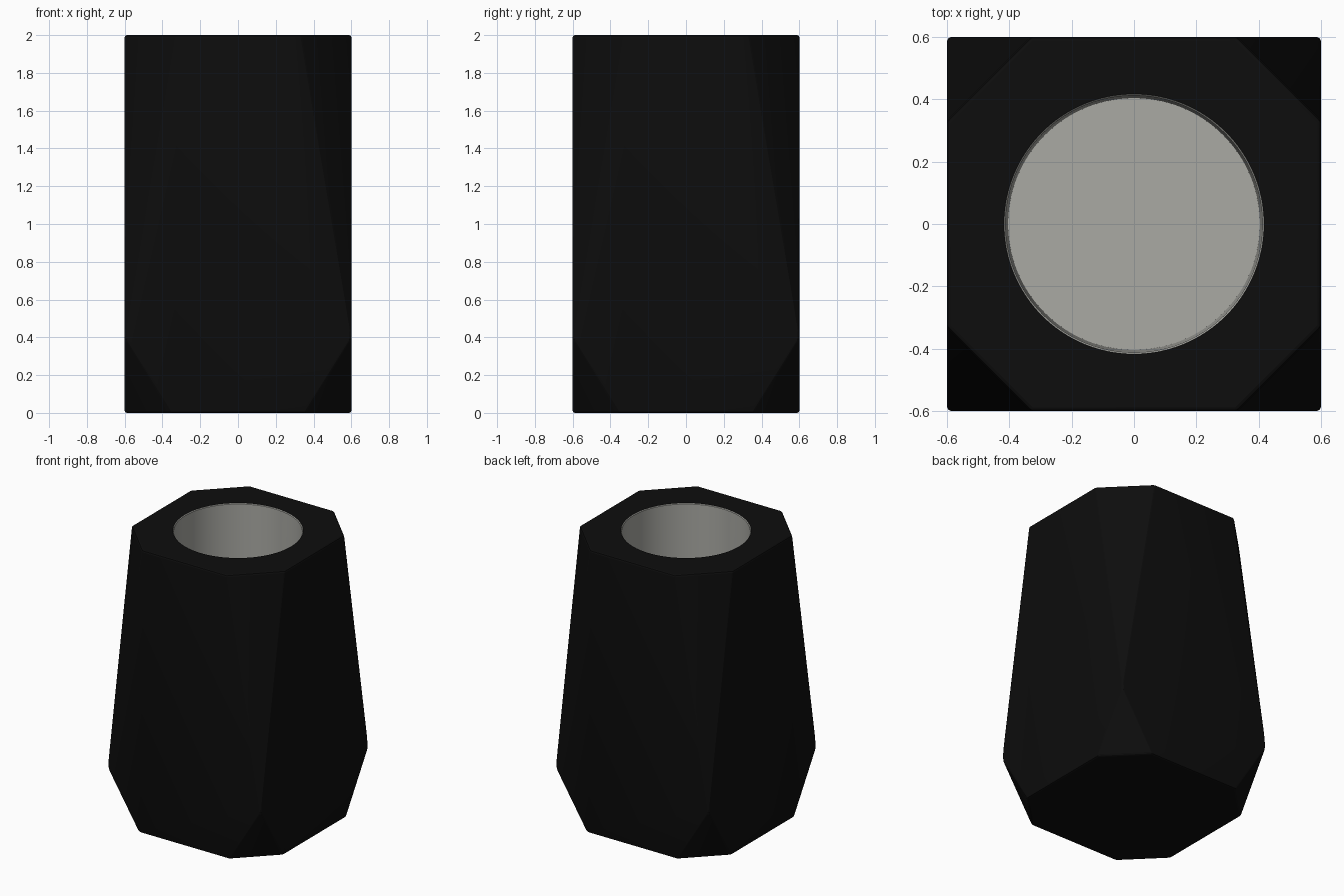
import bpy, bmesh, math

if "Cube" in bpy.data.objects:
    bpy.data.objects.remove(bpy.data.objects["Cube"])


def material(name, rgb):
    m = bpy.data.materials.new(name)
    m.diffuse_color = (*rgb, 1)
    m.use_nodes = True
    m.node_tree.nodes["Principled BSDF"].inputs["Base Color"].default_value = m.diffuse_color
    return m


def add_object(name, bm):
    me = bpy.data.meshes.new(name)
    bm.to_mesh(me)
    bm.free()
    ob = bpy.data.objects.new(name, me)
    bpy.context.collection.objects.link(ob)
    return ob


HALF, HEIGHT, SHOULDER = 0.6, 2.0, 0.4
HOLE_R, FLOOR_Z = 0.417, 0.15

# Faceted body: a box whose corners are sliced up and down from shoulder points
bm = bmesh.new()
for sx in (-1, 1):
    for sy in (-1, 1):
        bm.verts.new((sx * HALF, sy * HALF, SHOULDER))
        for z, cut in ((0, 0.35), (HEIGHT, 0.33)):
            bm.verts.new((sx * HALF, sy * cut, z))
            bm.verts.new((sx * cut, sy * HALF, z))
bmesh.ops.convex_hull(bm, input=bm.verts[:])
bmesh.ops.dissolve_limit(bm, angle_limit=math.radians(1), verts=bm.verts[:], edges=bm.edges[:])
bmesh.ops.bevel(bm, geom=bm.edges[:], offset=0.012, segments=2, profile=0.5,
                affect='EDGES', clamp_overlap=True)
bmesh.ops.recalc_face_normals(bm, faces=bm.faces[:])
body = add_object("faceted_cup", bm)
body.data.materials.append(material("black", (0.004, 0.004, 0.004)))
body.data.materials.append(material("light grey lining", (0.40, 0.40, 0.37)))

# Hole cutter: slightly tapered, with a small chamfer at the rim
profile = [(0.404, FLOOR_Z), (0.412, HEIGHT - 0.005), (HOLE_R, HEIGHT), (HOLE_R, HEIGHT + 0.1)]
N = 96
bm = bmesh.new()
rings = [[bm.verts.new((r * math.cos(2 * math.pi * i / N), r * math.sin(2 * math.pi * i / N), z))
          for i in range(N)] for r, z in profile]
for a, b in zip(rings, rings[1:]):
    for i in range(N):
        j = (i + 1) % N
        bm.faces.new((a[i], a[j], b[j], b[i]))
bm.faces.new(rings[0][::-1])
bm.faces.new(rings[-1])
cutter = add_object("hole_cutter", bm)
cutter.hide_render = True

mod = body.modifiers.new("hole", 'BOOLEAN')
mod.operation = 'DIFFERENCE'
mod.solver = 'EXACT'
mod.object = cutter
bpy.context.view_layer.objects.active = body
body.select_set(True)
cutter.select_set(False)
bpy.ops.object.modifier_apply(modifier=mod.name)
bpy.data.objects.remove(cutter)

# Lining colour on every face lying wholly inside the hole
me = body.data
for p in me.polygons:
    inside = all(math.hypot(*me.vertices[v].co.xy) < HOLE_R + 0.002 for v in p.vertices)
    above = p.center.z > FLOOR_Z - 0.01
    p.material_index = 1 if inside and above else 0

bpy.ops.object.shade_smooth_by_angle(angle=math.radians(15))
